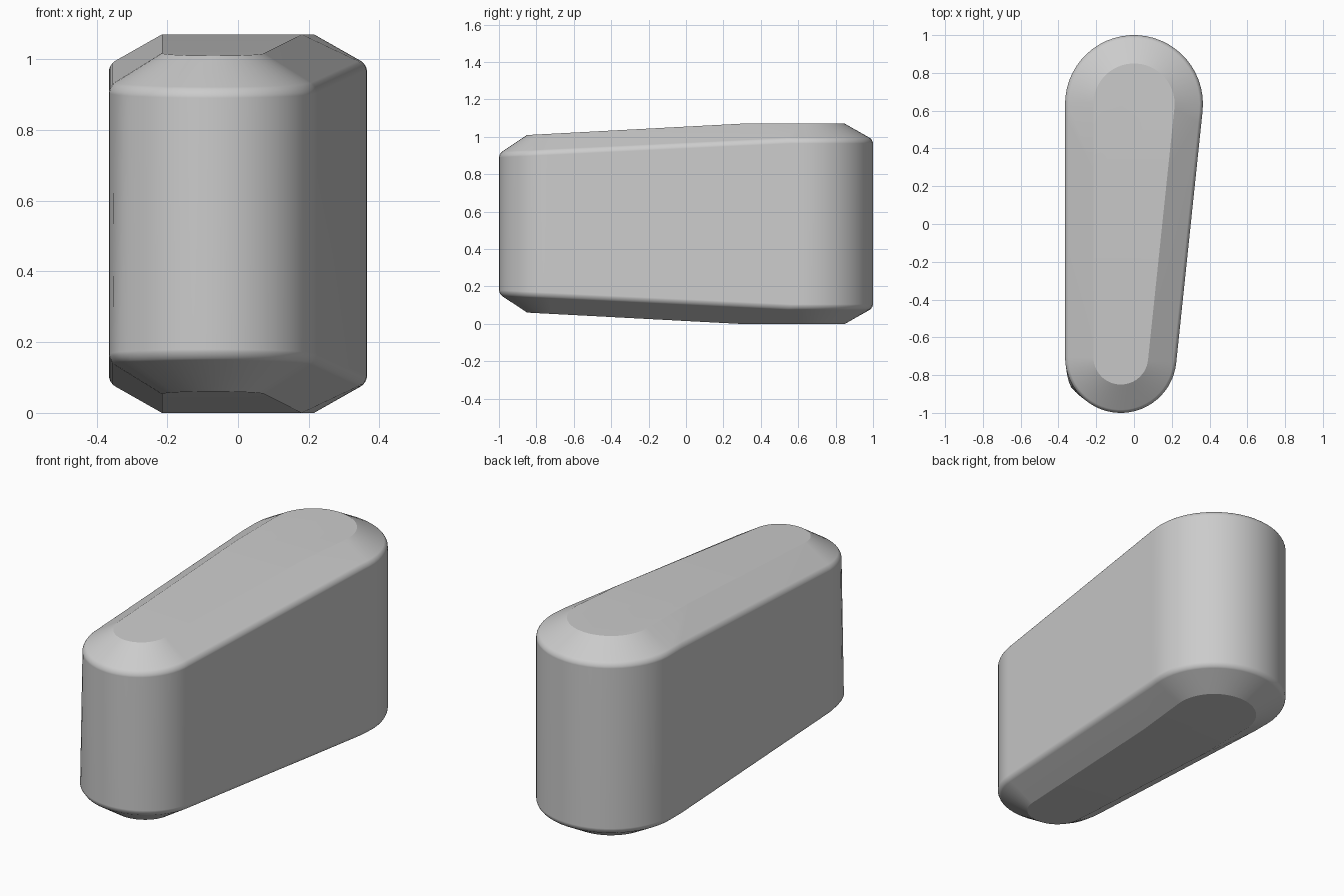
import bpy, bmesh, math
from math import cos, sin, radians

cube = bpy.data.objects.get("Cube")
if cube:
    bpy.data.objects.remove(cube, do_unlink=True)

HEIGHT = 1.07
STEPS = 28
BACK = (0, 0.635, 0.365)         # x, y, radius of the wide rounded end
FRONT = (-0.07, -0.705, 0.295)   # x, y, radius of the narrow rounded end
TURN = -6                        # direction of the slanted side, in degrees


def arc(circle, inset, start, end):
    x, y, r = circle
    angles = [radians(start + (end - start) * i / STEPS) for i in range(STEPS + 1)]
    return [(x + (r - inset) * cos(a), y + (r - inset) * sin(a)) for a in angles]


def between(a, b, y):
    t = (y - a[1]) / (b[1] - a[1])
    return (a[0] + t * (b[0] - a[0]), y)


def outline(inset, crease_y):
    # Two arcs joined by straight sides, each side split once at the crease
    back = arc(BACK, inset, TURN, 180)
    front = arc(FRONT, inset, 180, 360 + TURN)
    left = between(back[-1], front[0], crease_y)
    right = between(front[-1], back[0], crease_y)
    return back + [left] + front + [right]


def ring(bm, inset, crease_y, level, slope, flip):
    verts = []
    for x, y in outline(inset, crease_y):
        z = level - slope * max(0, crease_y - y)
        verts.append(bm.verts.new((x, y, HEIGHT - z if flip else z)))
    return verts


def bridge(bm, a, b):
    n = len(a)
    for i in range(n):
        j = (i + 1) % n
        bm.faces.new((a[i], a[j], b[j], b[i]))


bm = bmesh.new()
low_rim = ring(bm, 0.15, 0.29, HEIGHT, 0.053, True)
low_edge = ring(bm, 0, 0.56, 0.985, 0.048, True)
top_edge = ring(bm, 0, 0.56, 0.985, 0.048, False)
top_rim = ring(bm, 0.15, 0.29, HEIGHT, 0.053, False)

# Slight bulge at the lower front corner
for v in low_edge:
    dx, dy = v.co.x - FRONT[0], v.co.y - FRONT[1]
    off = abs(math.degrees(math.atan2(-dy, -dx)) - 30)
    if v.co.y < FRONT[1] and off < 18:
        push = 1 + 0.045 * (1 - off / 18)
        v.co.x, v.co.y = FRONT[0] + dx * push, FRONT[1] + dy * push

# Walls, chamfers and the two-part end faces
for a, b in ((low_rim, low_edge), (low_edge, top_edge), (top_edge, top_rim)):
    bridge(bm, a, b)
for rim in (low_rim, top_rim):
    bm.faces.new(rim[:STEPS + 2] + rim[-1:])
    bm.faces.new(rim[STEPS + 1:])
bmesh.ops.recalc_face_normals(bm, faces=bm.faces)

# Soften the edge between wall and chamfer
soft = []
for loop in (low_edge, top_edge):
    soft += [bm.edges.get((v, loop[i - 1])) for i, v in enumerate(loop)]
bmesh.ops.bevel(bm, geom=soft, offset=0.02, offset_type='OFFSET', segments=4,
                profile=0.5, affect='EDGES', clamp_overlap=True)

mesh = bpy.data.meshes.new("tapered_body")
bm.to_mesh(mesh)
bm.free()
body = bpy.data.objects.new("tapered_body", mesh)
bpy.context.collection.objects.link(body)

grey = bpy.data.materials.new("plain_grey")
grey.use_nodes = True
colour = (0.6, 0.6, 0.6, 1)
grey.diffuse_color = colour
grey.node_tree.nodes["Principled BSDF"].inputs["Base Color"].default_value = colour
mesh.materials.append(grey)

bpy.ops.object.select_all(action='DESELECT')
body.select_set(True)
bpy.context.view_layer.objects.active = body
bpy.ops.object.shade_smooth_by_angle(angle=radians(22))
normals = body.modifiers.new("flat_large_faces", 'WEIGHTED_NORMAL')
normals.keep_sharp = True
